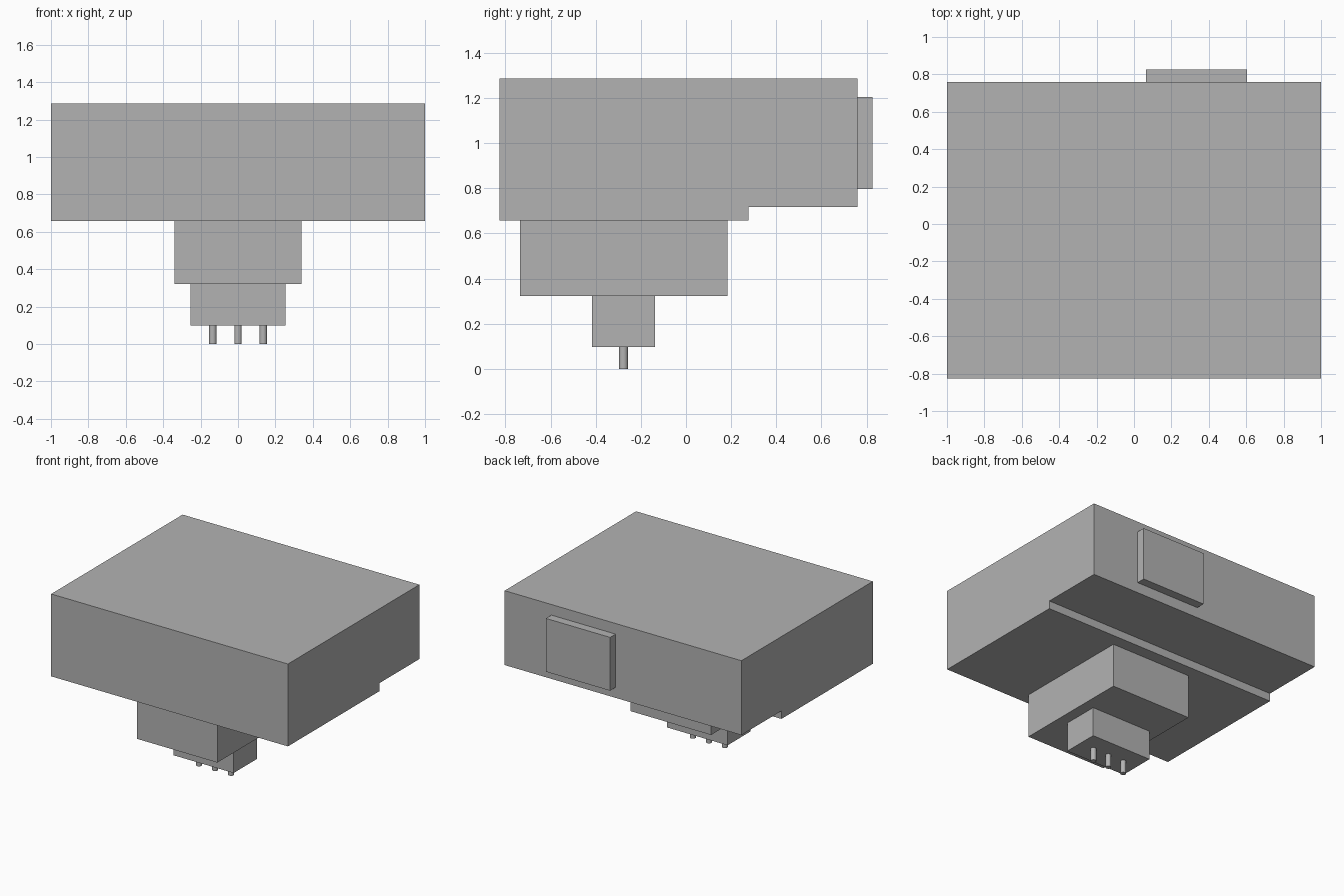
import bpy
import bmesh
import math

cube = bpy.data.objects.get("Cube")
if cube:
    bpy.data.objects.remove(cube, do_unlink=True)

grey = bpy.data.materials.new("light_grey")
grey.use_nodes = True
colour = (0.45, 0.45, 0.45, 1)
grey.diffuse_color = colour
grey.node_tree.nodes["Principled BSDF"].inputs["Base Color"].default_value = colour


def prism(name, profile, x0, x1):
    """Extrude a (y, z) outline along x."""
    bm = bmesh.new()
    face = bm.faces.new([bm.verts.new((x0, y, z)) for y, z in profile])
    ext = bmesh.ops.extrude_face_region(bm, geom=[face])
    verts = [v for v in ext["geom"] if isinstance(v, bmesh.types.BMVert)]
    bmesh.ops.translate(bm, verts=verts, vec=(x1 - x0, 0, 0))
    bmesh.ops.recalc_face_normals(bm, faces=bm.faces)
    mesh = bpy.data.meshes.new(name)
    bm.to_mesh(mesh)
    bm.free()
    mesh.materials.append(grey)
    obj = bpy.data.objects.new(name, mesh)
    bpy.context.collection.objects.link(obj)
    return obj


def box(name, x0, x1, y0, y1, z0, z1):
    return prism(name, [(y0, z0), (y1, z0), (y1, z1), (y0, z1)], x0, x1)


# Housing with a raised step under its rear edge
prism("housing", [(-0.826, 0.657), (0.277, 0.657), (0.277, 0.718),
                  (0.76, 0.718), (0.76, 1.286), (-0.826, 1.286)], -1, 1)

# Rear plate and stepped connector blocks
box("rear_plate", 0.063, 0.605, 0.76, 0.826, 0.798, 1.205)
box("upper_block", -0.34, 0.34, -0.735, 0.183, 0.322, 0.657)
box("lower_block", -0.255, 0.255, -0.417, -0.137, 0.098, 0.322)

# Row of round contact pins
for side, x in (("right", -0.135), ("middle", 0), ("left", 0.135)):
    bpy.ops.mesh.primitive_cylinder_add(vertices=24, radius=0.02, depth=0.098,
                                        location=(x, -0.277, 0.049))
    pin = bpy.context.object
    pin.name = side + "_pin"
    pin.data.materials.append(grey)
    bpy.ops.object.shade_smooth_by_angle(angle=math.radians(30))
